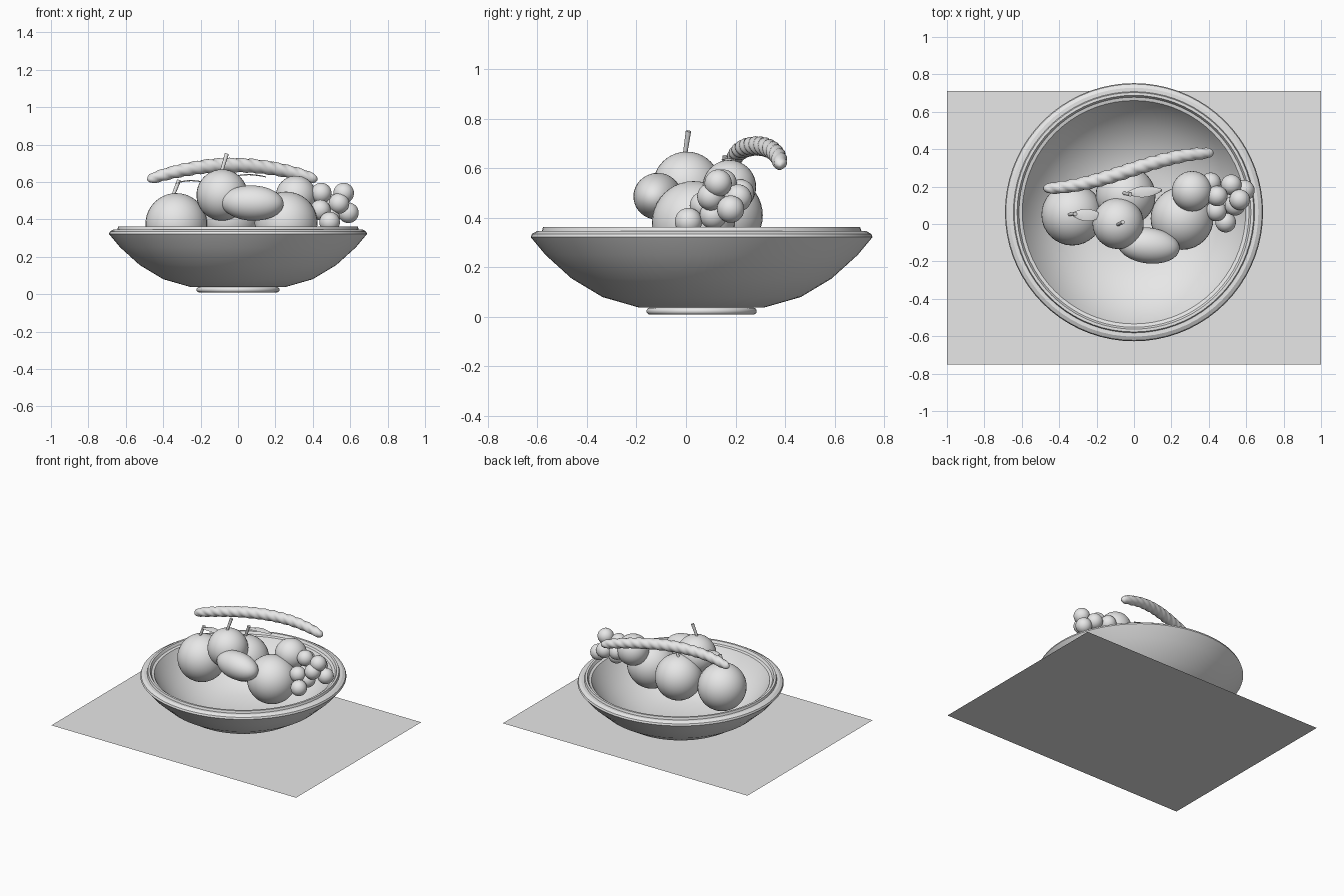
import bpy, bmesh, math
from mathutils import Vector

cube = bpy.data.objects.get("Cube")
if cube:
    bpy.data.objects.remove(cube, do_unlink=True)

grey = bpy.data.materials.new("plain_grey")
grey.use_nodes = True
grey.diffuse_color = (0.8, 0.8, 0.8, 1)
grey.node_tree.nodes["Principled BSDF"].inputs["Base Color"].default_value = (0.8, 0.8, 0.8, 1)


def finish(name, bm, loc=(0, 0, 0), rot=(0, 0, 0), angle=50):
    """Turn a bmesh into a smooth, coloured object."""
    mesh = bpy.data.meshes.new(name)
    bmesh.ops.recalc_face_normals(bm, faces=bm.faces)
    bm.to_mesh(mesh)
    bm.free()
    obj = bpy.data.objects.new(name, mesh)
    bpy.context.collection.objects.link(obj)
    obj.location, obj.rotation_euler = loc, rot
    mesh.materials.append(grey)
    bpy.ops.object.select_all(action='DESELECT')
    obj.select_set(True)
    bpy.context.view_layer.objects.active = obj
    bpy.ops.object.shade_smooth_by_angle(angle=math.radians(angle))
    return obj


def ball(name, loc, radius, scale=(1, 1, 1), rot=(0, 0, 0)):
    bm = bmesh.new()
    bmesh.ops.create_uvsphere(bm, u_segments=32, v_segments=20, radius=radius)
    bmesh.ops.scale(bm, vec=scale, verts=bm.verts)
    return finish(name, bm, loc, rot)


def lathe(name, profile, loc, angle):
    """Spin a radius/height profile around the vertical axis."""
    bm = bmesh.new()
    verts = [bm.verts.new((r, 0, z)) for r, z in profile]
    edges = [bm.edges.new(pair) for pair in zip(verts, verts[1:])]
    bmesh.ops.spin(bm, geom=verts + edges, cent=(0, 0, 0), axis=(0, 0, 1),
                   angle=math.tau, steps=72, use_duplicate=False)
    bmesh.ops.remove_doubles(bm, verts=bm.verts, dist=0.0005)
    return finish(name, bm, loc, angle=angle)


def stem(name, start, end, radius=0.011):
    start, end = Vector(start), Vector(end)
    axis = end - start
    bm = bmesh.new()
    bmesh.ops.create_cone(bm, cap_ends=True, segments=10, radius1=radius * 0.8,
                          radius2=radius, depth=axis.length)
    return finish(name, bm, (start + end) / 2, axis.to_track_quat('Z', 'Y').to_euler())


def leaf(name, base, length, width, turn):
    """Thin, slightly arched pointed blade."""
    bm = bmesh.new()
    rows = []
    steps = 8
    for i in range(steps + 1):
        t = i / steps
        half = width * math.sin(math.pi * (0.08 + 0.86 * t))
        lift = 0.012 * math.sin(math.pi * t)
        rows.append([bm.verts.new((t * length, s * half, lift - abs(s) * 0.006))
                     for s in (-1, 0, 1)])
    for a, b in zip(rows, rows[1:]):
        for k in range(2):
            bm.faces.new((a[k], b[k], b[k + 1], a[k + 1]))
    return finish(name, bm, base, (0, 0, turn))


# Table cloth
bm = bmesh.new()
bmesh.ops.create_grid(bm, x_segments=1, y_segments=1, size=1)
bmesh.ops.scale(bm, vec=(1, 0.73, 1), verts=bm.verts)
finish("table_sheet", bm, (0, -0.02, 0))

# Bowl with stepped rim, and its rounded foot
bowl_at = (0, 0.063, 0)
lathe("bowl", [(0, 0.037), (0.25, 0.037), (0.40, 0.08), (0.525, 0.155), (0.63, 0.25),
               (0.69, 0.322), (0.685, 0.335), (0.665, 0.346), (0.645, 0.346),
               (0.64, 0.362), (0.625, 0.362), (0.615, 0.345), (0.597, 0.34),
               (0.55, 0.26), (0.47, 0.18), (0.37, 0.11), (0.24, 0.065), (0, 0.055)],
      bowl_at, 24)
foot = [(0.21 + 0.0125 * math.cos(a), 0.0235 + 0.0135 * math.sin(a))
        for a in [math.radians(d) for d in range(-90, 91, 20)]]
lathe("bowl_foot", [(0, 0.01)] + foot + [(0, 0.037)], bowl_at, 40)

# Round fruit
for name, loc, radius in [
    ("left_fruit", (-0.33, 0.05, 0.375), 0.165),
    ("right_fruit", (0.257, 0.03, 0.38), 0.168),
    ("back_fruit", (-0.045, 0.15, 0.41), 0.16),
    ("top_fruit", (-0.085, 0.003, 0.53), 0.137),
    ("small_fruit", (0.31, 0.175, 0.525), 0.108),
]:
    ball(name, loc, radius)

# Oval fruit lying across the front
ball("oval_fruit", (0.077, -0.115, 0.487), 0.168, (1, 0.57, 0.56),
     (0, math.radians(2), math.radians(-7)))

# Stems and leaves
stem("left_stem", (-0.35, 0.05, 0.52), (-0.315, 0.054, 0.61))
stem("top_stem", (-0.09, -0.005, 0.65), (-0.06, 0.01, 0.75))
stem("back_stem", (-0.055, 0.165, 0.56), (-0.02, 0.158, 0.65))
leaf("left_leaf", (-0.33, 0.052, 0.598), 0.16, 0.033, math.radians(-3))
leaf("back_leaf", (-0.035, 0.165, 0.63), 0.185, 0.03, math.radians(5))

# Bunch of grapes
grapes = [(0.565, 0.13, 0.54), (0.59, 0.18, 0.435), (0.445, 0.15, 0.54),
          (0.54, 0.10, 0.485), (0.49, 0.01, 0.385), (0.44, 0.07, 0.45),
          (0.52, 0.21, 0.48), (0.41, 0.22, 0.50), (0.49, 0.11, 0.41)]
for i, loc in enumerate(grapes):
    ball(f"grape_{i + 1}", loc, 0.055)

# Arched twisted fruit: a three-lobed section turned along a curved path
bm = bmesh.new()
rings, sides, rows = 110, 24, []
for i in range(rings + 1):
    t = i / rings
    u = 2 * t - 1
    centre = Vector((-0.03 + 0.455 * u,
                     0.285 + 0.09 * math.sin(u * math.pi / 2) + 0.005 * u,
                     0.69 - 0.08 * u * u))
    tangent = Vector((0.455, 0.141 * math.cos(u * math.pi / 2), -0.16 * u)).normalized()
    side = tangent.cross(Vector((0, 0, 1))).normalized()
    up = side.cross(tangent)
    taper = (0.029 + 0.009 * (1 - u * u)) * max(0.02, 1 - abs(u) ** 24) ** 0.5
    ring = []
    for k in range(sides):
        a = math.tau * k / sides
        ridge = 0.88 + 0.16 * abs(math.cos(1.5 * (a + 5 * math.tau * t)))
        ring.append(bm.verts.new(centre + taper * ridge * (side * math.cos(a) + up * math.sin(a))))
    rows.append(ring)
for a, b in zip(rows, rows[1:]):
    for k in range(sides):
        n = (k + 1) % sides
        bm.faces.new((a[k], a[n], b[n], b[k]))
bm.faces.new(rows[0])
bm.faces.new(rows[-1])
finish("twisted_fruit", bm, angle=60)
